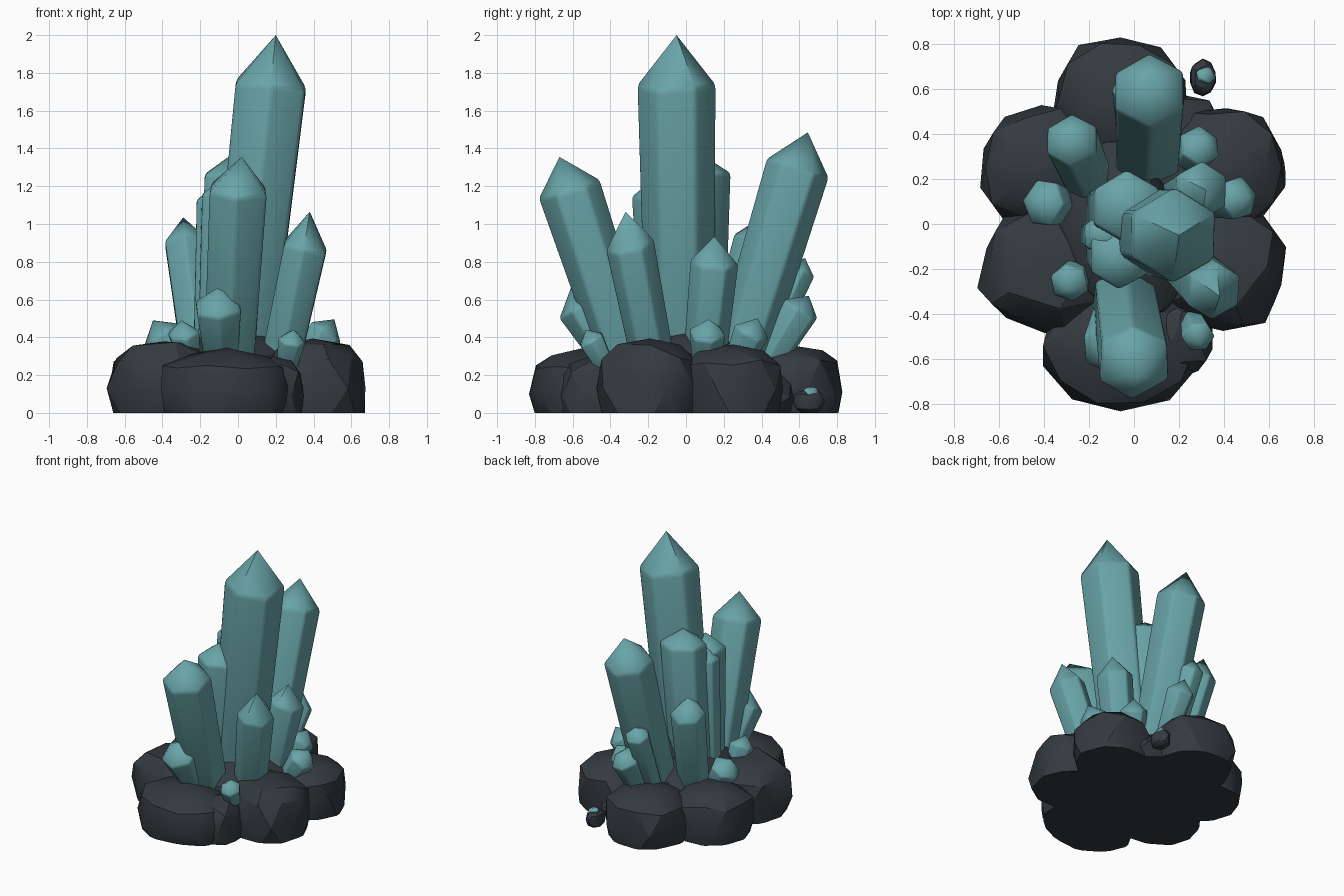
import bpy, bmesh, math, random
from mathutils import Vector

if "Cube" in bpy.data.objects:
    bpy.data.objects.remove(bpy.data.objects["Cube"])

random.seed(7)


def material(name, rgb):
    m = bpy.data.materials.new(name)
    m.diffuse_color = (*rgb, 1)
    m.use_nodes = True
    m.node_tree.nodes["Principled BSDF"].inputs["Base Color"].default_value = m.diffuse_color
    return m


TEAL = material("teal crystal", (0.14, 0.37, 0.39))
ROCK = material("dark rock", (0.034, 0.042, 0.051))


def finish(bm, name, mat, angle):
    bmesh.ops.recalc_face_normals(bm, faces=bm.faces)
    me = bpy.data.meshes.new(name)
    bm.to_mesh(me)
    bm.free()
    me.materials.append(mat)
    ob = bpy.data.objects.new(name, me)
    bpy.context.collection.objects.link(ob)
    bpy.ops.object.select_all(action='DESELECT')
    ob.select_set(True)
    bpy.context.view_layer.objects.active = ob
    bpy.ops.object.shade_smooth_by_angle(angle=math.radians(angle))


def crystal(name, base, shoulder, tip, r, taper=0.88, turn=0.0):
    """Six-sided tapered shaft with a pointed cap and softened edges."""
    base, shoulder, tip = Vector(base), Vector(shoulder), Vector(tip)
    axis = (shoulder - base).normalized()
    u = (Vector((0, 1, 0)) - axis * axis.y).normalized()
    v = axis.cross(u)
    bm = bmesh.new()
    rings = []
    for c, rad, wob in ((base, r * taper, 0), (shoulder, r, 0.07)):
        ring = []
        for i in range(6):
            a = turn + i * math.pi / 3 + random.uniform(-.06, .06)
            p = c + (u * math.cos(a) + v * math.sin(a)) * rad
            ring.append(bm.verts.new(p + axis * random.uniform(-wob, wob) * r))
        rings.append(ring)
    top = bm.verts.new(tip)
    bm.faces.new(rings[0])
    for i in range(6):
        j = (i + 1) % 6
        bm.faces.new((rings[0][i], rings[0][j], rings[1][j], rings[1][i]))
        bm.faces.new((rings[1][i], rings[1][j], top))
    edges = [e for e in bm.edges if top not in e.verts]
    bmesh.ops.bevel(bm, geom=edges, offset=r * 0.1, segments=2, affect='EDGES', profile=0.5)
    finish(bm, name, TEAL, 50)


def rock(name, centre, size, jitter=0.06, power=0.72):
    """Lumpy boxy boulder, cut flat at the ground."""
    bm = bmesh.new()
    bmesh.ops.create_icosphere(bm, subdivisions=2, radius=1)
    spin = random.uniform(0, 6)
    for vert in bm.verts:
        n = vert.co.copy()
        rad = math.hypot(n.x, n.y)
        a = math.atan2(n.y, n.x)
        # squarer profile with a rounded polygon outline
        k = 1 + random.uniform(-jitter, jitter) + .04 * math.cos(5 * a + spin)
        s = rad ** power
        z = math.copysign(abs(n.z) ** power, n.z) * (1 + random.uniform(-jitter, jitter))
        vert.co = Vector((centre[0] + math.cos(a) * s * size[0] * k,
                          centre[1] + math.sin(a) * s * size[1] * k,
                          centre[2] + z * size[2]))
    cut = bmesh.ops.bisect_plane(bm, geom=bm.verts[:] + bm.edges[:] + bm.faces[:],
                                 plane_co=(0, 0, 0), plane_no=(0, 0, 1), clear_inner=True)
    rim = [g for g in cut['geom_cut'] if isinstance(g, bmesh.types.BMEdge)]
    bmesh.ops.holes_fill(bm, edges=rim, sides=0)
    finish(bm, name, ROCK, 25)


# ring of boulders round a central mound
rock("back_rock", (-.06, .55, .11), (.30, .285, .26))
for side, label in ((1, "right"), (-1, "left")):
    rock(label + "_back_rock", (side * .41, .25, .12), (.28, .28, .24))
    rock(label + "_front_rock", (side * .395, -.19, .13), (.295, .285, .26))
rock("front_rock", (-.06, -.54, .10), (.36, .29, .235))
rock("front_right_rock", (.18, -.5, .09), (.18, .19, .2))
rock("base_rock", (0, 0, .08), (.54, .64, .22), .02)
rock("centre_rock", (0, 0, .12), (.40, .44, .33))
rock("inner_rock", (.04, .03, .3), (.15, .22, .28))
rock("pebble", (.305, .65, .06), (.06, .08, .065))

# large crystals: base, shoulder centre, tip, radius
large = {
    "main_crystal": ((.005, -.03, .2), (.175, -.05, 1.73), (.2, -.05, 2.0), .212),
    "back_crystal": ((.06, .26, .2), (.07, .59, 1.29), (.07, .645, 1.485), .175),
    "front_crystal": ((-.05, -.29, .2), (.0, -.615, 1.175), (.02, -.67, 1.355), .172),
    "right_front_crystal": ((.21, -.16, .2), (.355, -.295, .88), (.38, -.32, 1.065), .132),
    "left_back_crystal": ((-.19, .17, .2), (-.275, .37, .9), (-.29, .40, 1.035), .125),
    "right_back_crystal": ((.19, .09, .2), (.30, .15, .79), (.32, .15, .935), .13),
    "side_crystal_tall": ((-.09, .06, .2), (-.03, .075, 1.26), (-.03, .08, 1.37), .165),
    "side_crystal_short": ((-.10, -.10, .2), (-.06, -.14, 1.15), (-.06, -.15, 1.26), .15),
    "side_crystal_thin": ((-.16, -.05, .2), (-.13, -.05, 1.12), (-.12, -.05, 1.21), .10),
}
for name, args in large.items():
    crystal(name, *args)

# small crystals: base, tip, radius
small = [
    ((-.09, -.40, .30), (-.11, -.61, .66), .135),
    ((-.31, .08, .26), (-.45, .10, .49), .11),
    ((.36, .10, .26), (.51, .12, .495), .10),
    ((-.26, -.21, .28), (-.30, -.29, .49), .09),
    ((.26, -.43, .25), (.295, -.53, .44), .075),
    ((.23, .27, .26), (.32, .38, .50), .098),
    ((.08, .45, .28), (.09, .65, .62), .105),
    ((-.01, .40, .28), (-.01, .63, .82), .09),
    ((.30, .64, .07), (.335, .69, .135), .05),
]
for i, (base, tip, r) in enumerate(small):
    b, t = Vector(base), Vector(tip)
    depth = (t - b).length
    shoulder = t - (t - b) / depth * min(.85 * r, .5 * depth)
    crystal(f"small_crystal_{i + 1}", b, shoulder, t, r, .75, i * .4)
